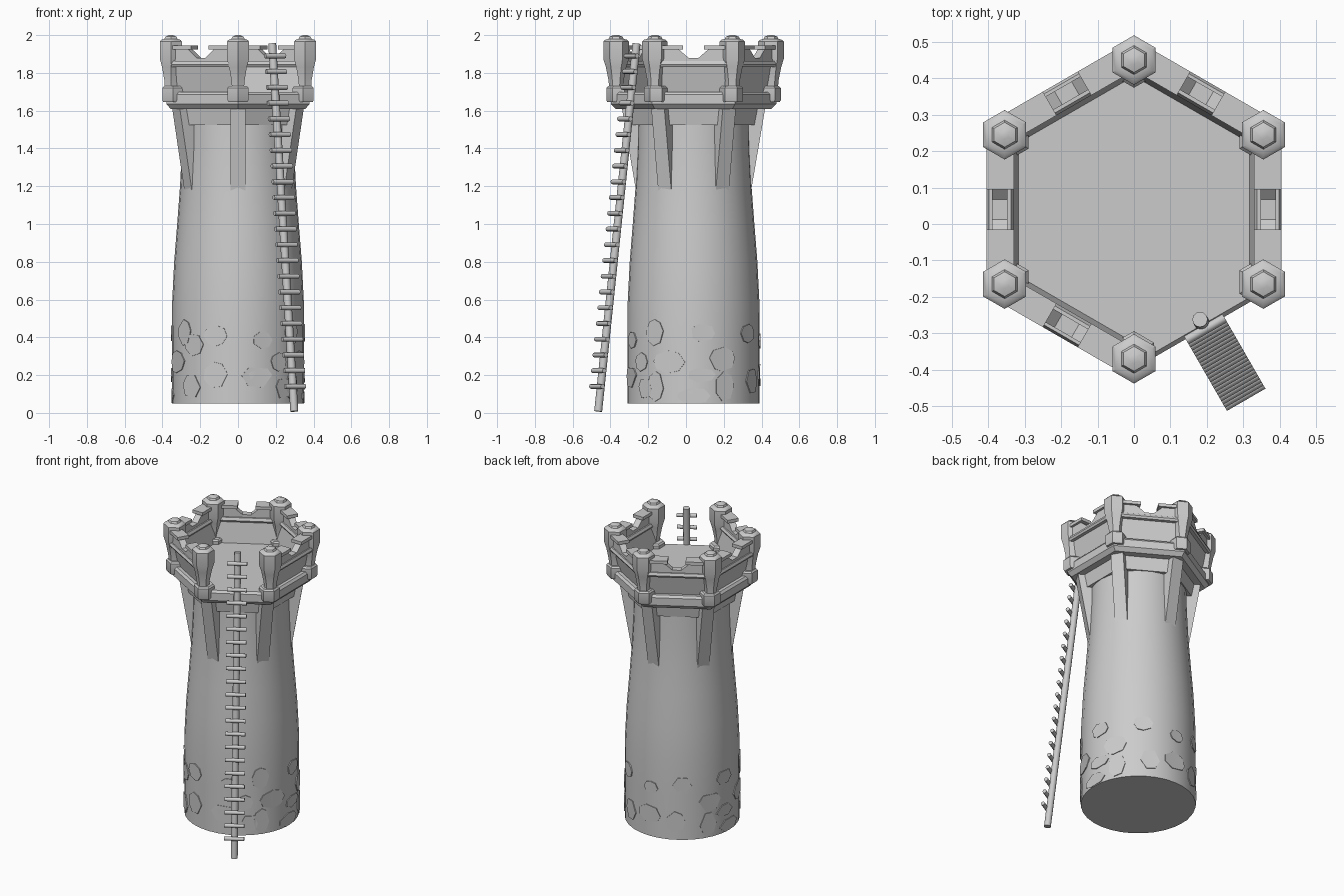
import bpy, bmesh, math, random
from mathutils import Vector, Matrix

if "Cube" in bpy.data.objects:
    bpy.data.objects.remove(bpy.data.objects["Cube"])

random.seed(4)
CY = 0.04                      # tower axis sits slightly behind the origin
AXIS = Matrix.Translation((0, CY, 0))


def finish(name, bm, smooth=None):
    bmesh.ops.recalc_face_normals(bm, faces=bm.faces)
    me = bpy.data.meshes.new(name)
    bm.to_mesh(me)
    bm.free()
    ob = bpy.data.objects.new(name, me)
    bpy.context.collection.objects.link(ob)
    if smooth:
        bpy.ops.object.select_all(action='DESELECT')
        ob.select_set(True)
        bpy.context.view_layer.objects.active = ob
        bpy.ops.object.shade_smooth_by_angle(angle=math.radians(smooth))
    return ob


def turned(bm, profile, n, mat):
    """Closed stack of n-sided rings (radius, z); first corner along +y."""
    rings = []
    for r, z in profile:
        rings.append([bm.verts.new(mat @ Vector((-r * math.sin(2 * math.pi * i / n),
                      r * math.cos(2 * math.pi * i / n), z))) for i in range(n)])
    for a, b in zip(rings, rings[1:]):
        for i in range(n):
            j = (i + 1) % n
            bm.faces.new((a[i], a[j], b[j], b[i]))
    bm.faces.new(rings[0])
    bm.faces.new(rings[-1])


def prism(bm, a, b):
    """Solid between two matching point loops."""
    va, vb = [bm.verts.new(p) for p in a], [bm.verts.new(p) for p in b]
    bm.faces.new(va)
    bm.faces.new(vb)
    for i in range(len(va)):
        j = (i + 1) % len(va)
        bm.faces.new((va[i], va[j], vb[j], vb[i]))


def frame(angle):
    """Local x points outward at the given angle around the tower axis."""
    return AXIS @ Matrix.Rotation(math.radians(angle), 4, 'Z')


def section(bm, m, pts, t0, t1):
    """Extrude an (outward, z) cross-section along the tangent."""
    prism(bm, [m @ Vector((r, t0, z)) for r, z in pts],
          [m @ Vector((r, t1, z)) for r, z in pts])


def rod(bm, p, q, r, n):
    d = q - p
    m = Matrix.Translation(p) @ d.to_track_quat('Z', 'Y').to_matrix().to_4x4()
    turned(bm, [(r, 0), (r, d.length)], n, m)


# round shaft
bm = bmesh.new()
turned(bm, [(.35, .05), (.35, .35), (.349, .58), (.338, .8), (.322, 1.0),
            (.307, 1.2), (.297, 1.4), (.293, 1.6)], 32, AXIS)
finish("tower_shaft", bm, 40)

# hexagonal collar and belt with the floor on top
bm = bmesh.new()
turned(bm, [(.345, 1.525), (.365, 1.63)], 6, AXIS)
finish("collar", bm)
bm = bmesh.new()
turned(bm, [(.412, 1.61), (.438, 1.635), (.438, 1.685), (.425, 1.70)], 6, AXIS)
finish("floor_belt", bm)

# corner braces and posts
bm_b, bm_p = bmesh.new(), bmesh.new()
for k in range(6):
    a = 90 + 60 * k
    section(bm_b, frame(a), [(.292, 1.10), (.302, 1.16), (.382, 1.63),
                             (.27, 1.63), (.27, 1.10)], -.04, .04)
    pos = frame(a) @ Vector((.41, 0, 0))
    base = frame(a) @ Vector((.398, 0, 0))
    turned(bm_p, [(.058, 1.645), (.064, 1.655), (.064, 1.72), (.055, 1.73)],
           6, Matrix.Translation(base))
    turned(bm_p, [(.037, 1.72), (.040, 1.76), (.054, 1.83), (.068, 1.875), (.068, 1.965),
                  (.058, 1.975), (.040, 1.98), (.034, 1.992), (.012, 2.0)],
           6, Matrix.Translation(pos))
finish("corner_braces", bm_b)
finish("corner_posts", bm_p, 35)

# parapet on five sides; the ladder side (-60 degrees) stays open
bm_w, bm_r, bm_m = bmesh.new(), bmesh.new(), bmesh.new()
crenel = [(-.2, 1.84), (.2, 1.84), (.2, 1.93), (.085, 1.93), (.027, 1.88),
          (-.027, 1.88), (-.085, 1.93), (-.2, 1.93)]
for a in (0, 60, 120, 180, 240):
    m = frame(a)
    section(bm_w, m, [(.315, 1.69), (.345, 1.69), (.378, 1.84), (.345, 1.84)], -.21, .21)
    section(bm_r, m, [(.338, 1.832), (.398, 1.832), (.405, 1.845), (.398, 1.862),
                      (.338, 1.862), (.33, 1.845)], -.205, .205)
    prism(bm_m, [m @ Vector((.347, t, z)) for t, z in crenel],
          [m @ Vector((.390, t, z)) for t, z in crenel])
    for s in (-1, 1):
        section(bm_r, m, [(.33, 1.924), (.405, 1.924), (.405, 1.945), (.33, 1.945)],
                s * .055, s * .19)
finish("parapet_panels", bm_w)
finish("parapet_rails", bm_r)
finish("parapet_crenels", bm_m)

# flat stones set in the lower shaft: (angle, z, half width, half height)
side = [(-35, .14, .05, .08), (-22, .27, .09, .06), (7, .20, .075, .04), (0, .09, .09, .045),
        (26, .285, .075, .065), (28, .14, .055, .08), (-36, .425, .055, .07),
        (8, .425, .065, .05), (55, .42, .06, .05), (62, .17, .06, .07)]
front = [(-135, .14, .065, .065), (-110, .20, .068, .07), (-73, .19, .085, .06),
         (-132, .36, .065, .06), (-110, .41, .065, .055), (-68, .385, .055, .045),
         (-47, .13, .05, .06), (-52, .27, .05, .05), (90, .2, .08, .06), (92, .38, .05, .04)]
stones = front + side + [(180 - a, z, w, h) for a, z, w, h in side[1:]]
bm = bmesh.new()
for a, z, w, h in stones:
    n = random.choice((6, 7, 8))
    loops = [[], []]
    for i in range(n):
        t = 2 * math.pi * (i + random.uniform(-.2, .2)) / n
        dz = max(z + h * math.sin(t), .052)
        da = w * math.cos(t) / .35
        for loop, r in zip(loops, (.335, .355)):
            loop.append(AXIS @ Vector((r * math.cos(math.radians(a) + da),
                                       r * math.sin(math.radians(a) + da), dz)))
    prism(bm, *loops)
finish("wall_stones", bm)

# single-pole ladder leaning on the open side
foot, head = Vector((.298, -.465, .008)), Vector((.181, -.262, 1.955))
out = Vector((.5, -.866, 0))
along = Vector((.866, .5, 0))
bm = bmesh.new()
rod(bm, foot, head, .021, 12)
finish("ladder_pole", bm, 40)
bm = bmesh.new()
for i in range(22):
    z = .14 + i * (1.89 - .14) / 21
    c = foot.lerp(head, (z - foot.z) / (head.z - foot.z)) + out * .023
    c.z = z
    rod(bm, c - along * .061, c + along * .061, .013, 8)
finish("ladder_rungs", bm, 50)
